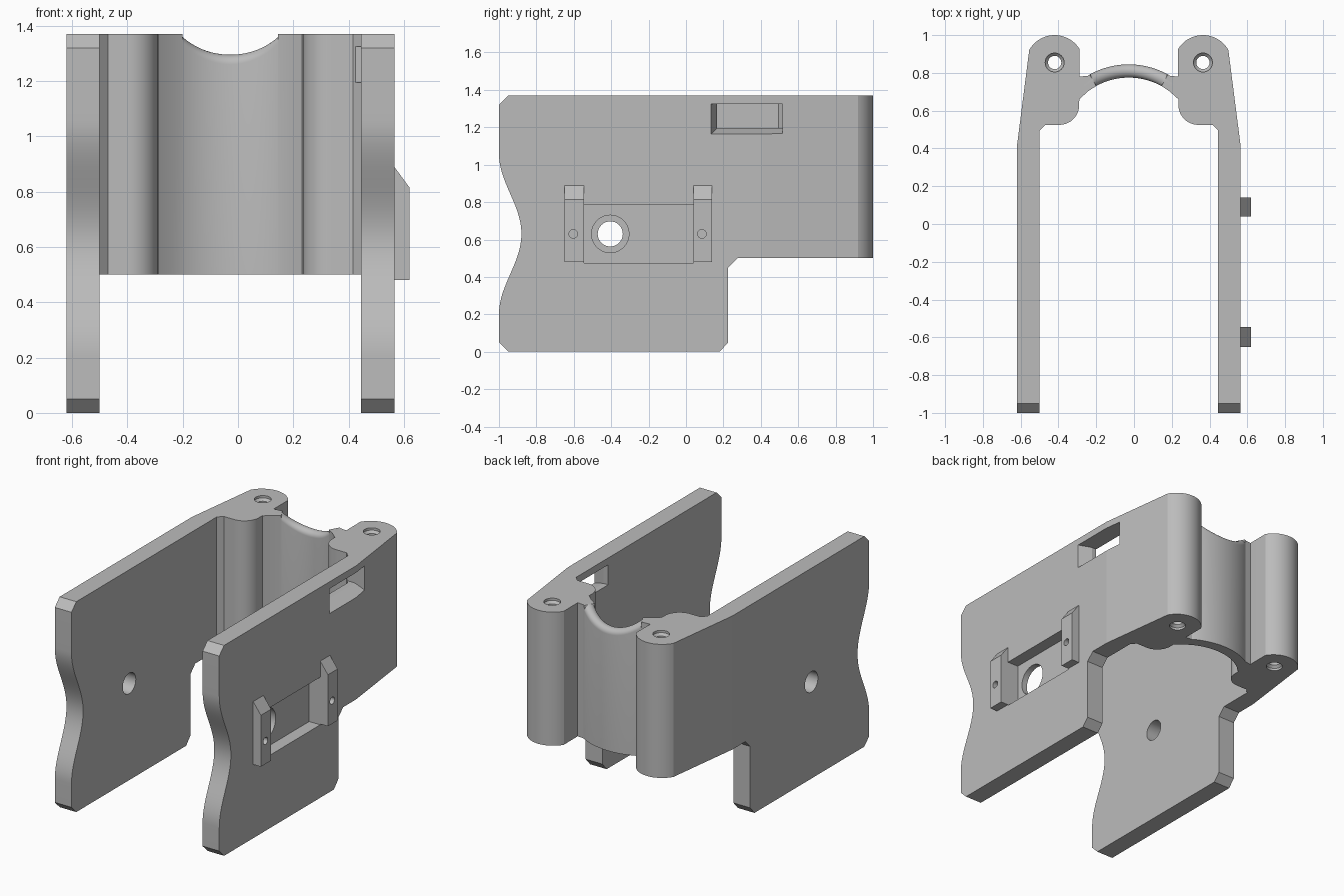
import bpy, bmesh
from math import sin, cos, pi, radians, sqrt
from mathutils import Vector

if "Cube" in bpy.data.objects:
    bpy.data.objects.remove(bpy.data.objects["Cube"], do_unlink=True)

MID = -0.0275      # symmetry plane of the two arms
TOP = 1.37
BASE = 0.5         # underside of the lobes and bridge

grey = bpy.data.materials.new("plain grey")
grey.use_nodes = True
tone = (0.5, 0.5, 0.5, 1)
grey.diffuse_color = tone
grey.node_tree.nodes["Principled BSDF"].inputs["Base Color"].default_value = tone


def finish(bm, name):
    bmesh.ops.recalc_face_normals(bm, faces=bm.faces)
    mesh = bpy.data.meshes.new(name)
    bm.to_mesh(mesh)
    bm.free()
    mesh.materials.append(grey)
    obj = bpy.data.objects.new(name, mesh)
    bpy.context.collection.objects.link(obj)
    return obj


def loft(rings, name):
    """Closed solid through a list of rings with equal point counts."""
    bm = bmesh.new()
    rows = [[bm.verts.new(p) for p in ring] for ring in rings]
    n = len(rows[0])
    for a, b in zip(rows, rows[1:]):
        for i in range(n):
            j = (i + 1) % n
            bm.faces.new((a[i], a[j], b[j], b[i]))
    bm.faces.new(rows[0])
    bm.faces.new(rows[-1])
    return finish(bm, name)


def prism_x(points, x0, x1, name):
    return loft([[(x, y, z) for y, z in points] for x in (x0, x1)], name)


def prism_z(points, z0, z1, name):
    return loft([[(x, y, z) for x, y in points] for z in (z0, z1)], name)


def rect(a0, a1, b0, b1):
    return [(a0, b0), (a1, b0), (a1, b1), (a0, b1)]


def arc(cx, cy, r, start, end, steps):
    angles = [radians(start + (end - start) * i / steps) for i in range(steps + 1)]
    return [(cx + r * cos(a), cy + r * sin(a)) for a in angles]


def circle(cx, cy, r):
    return arc(cx, cy, r, 0, 360, 64)[:-1]


def activate(obj):
    bpy.ops.object.select_all(action='DESELECT')
    obj.select_set(True)
    bpy.context.view_layer.objects.active = obj


def combine(obj, other, operation):
    activate(obj)
    mod = obj.modifiers.new("cut", 'BOOLEAN')
    mod.operation, mod.solver, mod.object = operation, 'EXACT', other
    bpy.ops.object.modifier_apply(modifier=mod.name)
    bpy.data.objects.remove(other, do_unlink=True)


def side_profile():
    # Side silhouette with chamfered corners and a wavy front notch
    points = [(-0.95, 0), (0.18, 0), (0.225, 0.05), (0.225, 0.45), (0.275, BASE),
              (1.1, BASE), (1.1, TOP), (-0.95, TOP), (-1, 1.32)]
    steps = 40
    for i in range(steps + 1):
        t = i / steps - 0.5
        points.append((-1 + 0.12 * cos(pi * t) ** 2, 0.63 - 0.86 * t))
    return points + [(-1, 0.05)]


def arm_outline(side):
    # Plan of one arm: straight plate, tapered outside and a rounded screw lobe
    half = [(0.5925, -1.1), (0.5925, 0.41)]
    half += arc(0.3925, 0.846, 0.154, 29, 149, 26)
    half += arc(0.3675, 0.63, 0.105, 180, 270, 18)
    half += [(0.4425, 0.525), (0.4725, 0.495), (0.4725, -1.1)]
    return [(MID + side * x, y) for x, y in half]


def make_arm(side, name):
    arm = prism_z(arm_outline(side), -0.1, 1.5, name)
    combine(arm, prism_x(side_profile(), -0.8, 0.8, "side_cutter"), 'INTERSECT')
    # Countersunk vertical screw hole
    levels = [(BASE - 0.02, 0.05), (BASE + 0.015, 0.05), (BASE + 0.03, 0.035),
              (TOP - 0.03, 0.035), (TOP - 0.015, 0.05), (TOP + 0.02, 0.05)]
    cx = MID + side * 0.3925
    hole = loft([[(x, y, z) for x, y in circle(cx, 0.855, r)] for z, r in levels], "screw_cutter")
    combine(arm, hole, 'DIFFERENCE')
    return arm


right_arm = make_arm(-1, "right_arm")
left_arm = make_arm(1, "left_arm")

# Pivot holes, the left one wider
combine(right_arm, prism_x(circle(-0.405, 0.63, 0.067), -0.8, -0.3, "pivot_cutter"), 'DIFFERENCE')
combine(left_arm, prism_x(circle(-0.405, 0.63, 0.1), 0.3, 0.8, "pivot_cutter"), 'DIFFERENCE')

# Rectangular pocket on the outside of the left arm
combine(left_arm, prism_x(rect(-0.545, 0.04, 0.475, 0.785), 0.485, 0.7, "pocket_cutter"), 'DIFFERENCE')

# Window through the left arm, flared outward at its front and lower edges
combine(left_arm, prism_x(rect(0.165, 0.515, 1.195, 1.325), 0.4, 0.7, "window_cutter"), 'DIFFERENCE')
flare = loft([[(x, y, z) for y, z in rect(0.165 - d, 0.515, 1.195 - d, 1.325)]
              for x, d in ((0.48, 0), (0.6, 0.045))], "flare_cutter")
combine(left_arm, flare, 'DIFFERENCE')


# Curved bridge wall with a scooped, rounded top rim
def bridge_section(dx, scooped):
    centre_y, inner, outer = 0.418, 0.357, 0.427
    direction = Vector((dx, sqrt(0.392 ** 2 - dx ** 2))).normalized()
    radius, top = 0.0, TOP
    if scooped:
        top = min(TOP, 1.567 - sqrt(0.272 ** 2 - dx ** 2))
        radius = 0.035
    mid = (inner + outer) / 2
    section = [(inner, BASE)]
    for i in range(17):
        a = pi * (1 - i / 16)
        flat = -0.035 + 0.07 * i / 16
        section.append((mid + (radius * cos(a) if scooped else flat), top - radius + radius * sin(a)))
    section.append((outer, BASE))
    return [(MID + direction.x * r, centre_y + direction.y * r, z) for r, z in section]


rim = 0.188
rings = [bridge_section(-0.285, False), bridge_section(-0.235, False), bridge_section(-rim - 0.002, False)]
rings += [bridge_section(-rim + 2 * rim * i / 40, True) for i in range(41)]
rings += [bridge_section(rim + 0.002, False), bridge_section(0.235, False), bridge_section(0.285, False)]
bridge = loft(rings, "bridge")

# Small webs that blend the bridge into the lobes
webs = []
for side, label in ((-1, "right_web"), (1, "left_web")):
    plan = [(0.28, 0.66), (0.28, 0.79), (0.262, 0.78), (0.215, 0.785), (0.23, 0.70)]
    webs.append(prism_z([(MID + side * x, y) for x, y in plan], BASE, TOP, label))

# Two raised pads beside the pocket, sloped on top, each with a pin hole
pads = []
for y0, y1, label in ((-0.65, -0.545, "front_pad"), (0.04, 0.14, "back_pad")):
    slope = [(0.555, 0.48), (0.62, 0.48), (0.62, 0.815), (0.565, 0.89), (0.555, 0.89)]
    pad = loft([[(x, y, z) for x, z in slope] for y in (y0, y1)], label)
    pin = circle((y0 + y1) / 2 - 0.005, 0.63, 0.023)
    combine(pad, prism_x(pin, 0.5, 0.7, "pin_cutter"), 'DIFFERENCE')
    combine(left_arm, prism_x(pin, 0.5, 0.7, "pin_cutter"), 'DIFFERENCE')
    pads.append(pad)

for obj, angle in [(right_arm, 7), (left_arm, 7), (bridge, 25)] + [(p, 7) for p in pads]:
    activate(obj)
    bpy.ops.object.shade_smooth_by_angle(angle=radians(angle))
